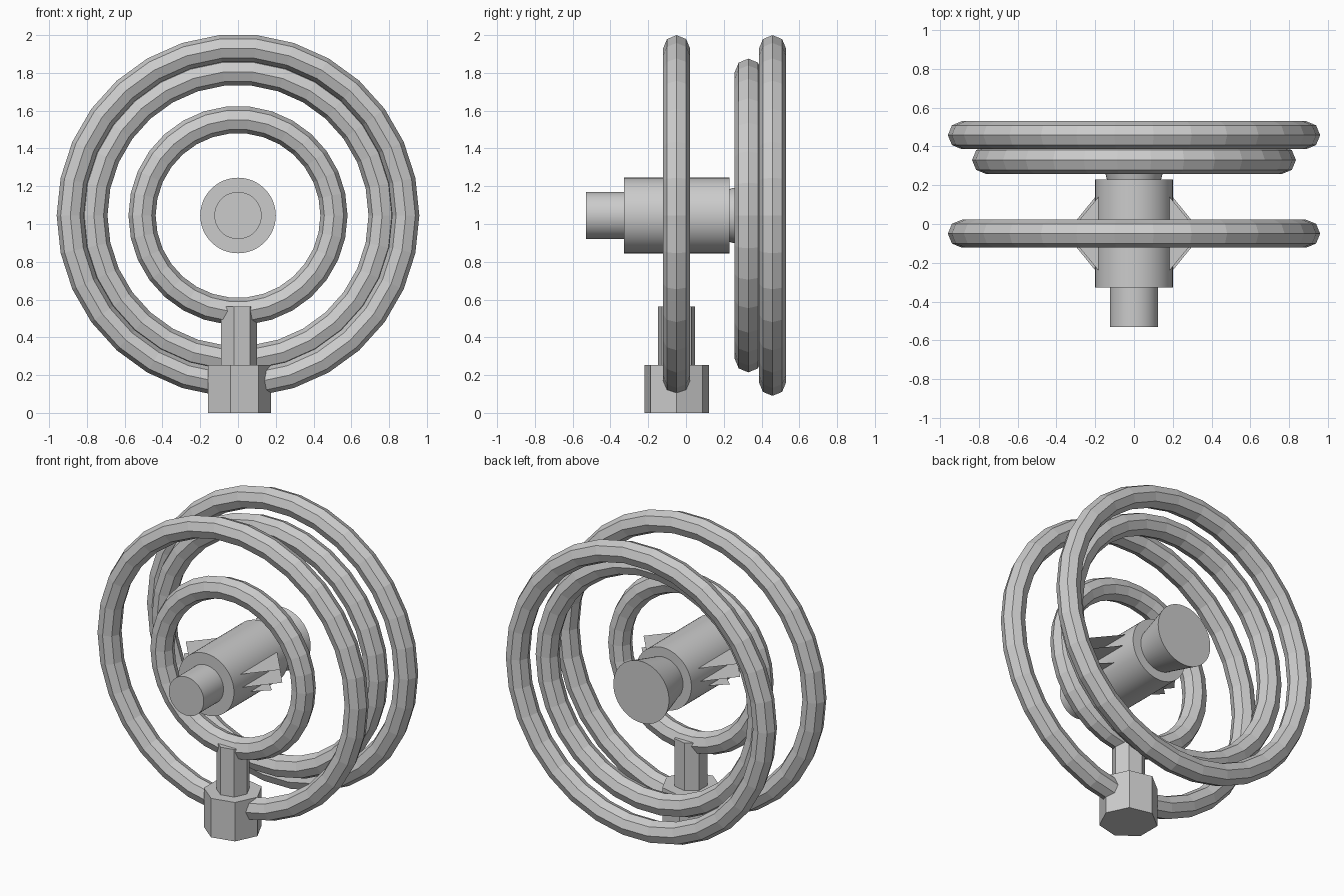
import bpy, math

cube = bpy.data.objects.get("Cube")
if cube:
    bpy.data.objects.remove(cube, do_unlink=True)

# Single plain grey
grey = bpy.data.materials.new("plain_grey")
grey.use_nodes = True
COLOUR = (0.6, 0.6, 0.6, 1)
grey.diffuse_color = COLOUR
grey.node_tree.nodes["Principled BSDF"].inputs["Base Color"].default_value = COLOUR

AXIS_Z = 1.045    # height of the shared centre line
MID_Y = -0.05     # depth of the stand, front rings and fins
TUBE = 0.072      # ring tube radius
QUARTER = math.pi / 2


def finish(name, smooth=False):
    obj = bpy.context.object
    obj.name = name
    obj.data.materials.clear()
    obj.data.materials.append(grey)
    if smooth:
        bpy.ops.object.shade_smooth_by_angle(angle=math.radians(30))
    return obj


def ring(name, outer, y):
    bpy.ops.mesh.primitive_torus_add(
        major_segments=30, minor_segments=8, major_radius=outer - TUBE,
        minor_radius=TUBE, location=(0, y, AXIS_Z), rotation=(QUARTER, 0, 0))
    finish(name)


def barrel(name, y_front, y_back, r_front, r_back):
    # The rotated cone's base faces the back
    bpy.ops.mesh.primitive_cone_add(
        vertices=64, radius1=r_back, radius2=r_front, depth=y_back - y_front,
        location=(0, (y_front + y_back) / 2, AXIS_Z), rotation=(QUARTER, 0, 0))
    finish(name, smooth=True)


def prism(name, radius, z_low, z_high):
    # Seven-sided upright prism with one corner towards +x
    bpy.ops.mesh.primitive_cylinder_add(
        vertices=7, radius=radius, depth=z_high - z_low,
        location=(0, MID_Y, (z_low + z_high) / 2), rotation=(0, 0, -QUARTER))
    finish(name)


def fin(name, z, tip, root, half_depth):
    # Thin sheet through the barrel, with a triangular point on each side
    points = [(tip, 0), (root, half_depth), (-root, half_depth),
              (-tip, 0), (-root, -half_depth), (root, -half_depth)]
    mesh = bpy.data.meshes.new(name)
    mesh.from_pydata([(x, y, 0) for x, y in points], [], [range(6)])
    mesh.materials.append(grey)
    obj = bpy.data.objects.new(name, mesh)
    obj.location = (0, MID_Y, z)
    bpy.context.collection.objects.link(obj)


# Rings
ring("front_outer_ring", 0.96, MID_Y)
ring("front_inner_ring", 0.58, MID_Y)
ring("middle_ring", 0.835, 0.33)
ring("back_ring", 0.96, 0.458)

# Central barrel with a narrow nose and flared tail
barrel("barrel", -0.327, 0.23, 0.2, 0.2)
barrel("nose", -0.53, -0.3, 0.125, 0.125)
barrel("flared_tail", 0.2, 0.46, 0.132, 0.2)

# Side fins
fin("upper_fin", 1.125, 0.34, 0.183, 0.19)
fin("middle_fin", AXIS_Z, 0.354, 0.199, 0.19)
fin("lower_fin", 0.976, 0.28, 0.187, 0.09)

# Stand
prism("base", 0.175, 0, 0.253)
prism("post", 0.1, 0.1, 0.562)
